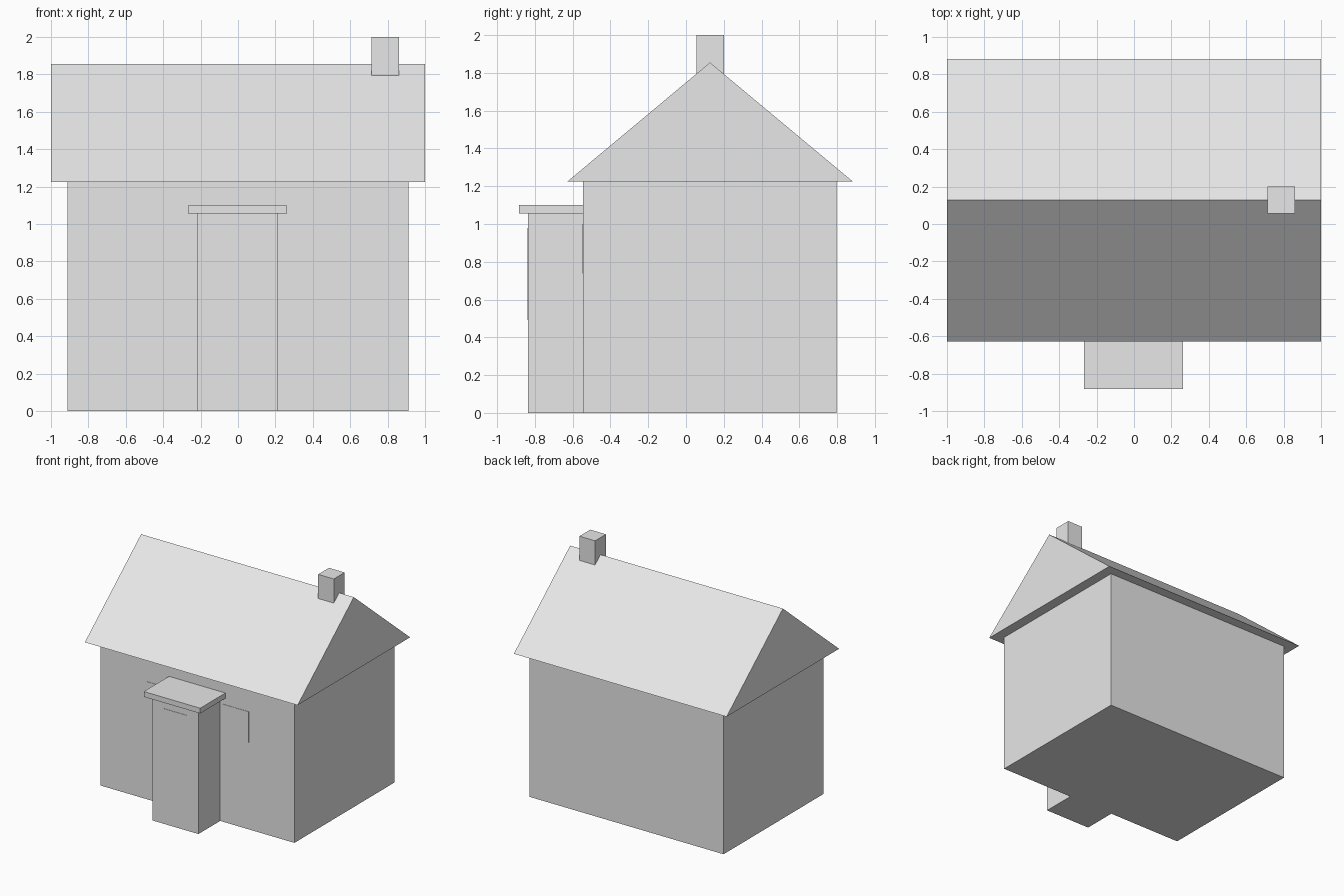
import bpy
import bmesh

default = bpy.data.objects.get("Cube")
if default:
    bpy.data.objects.remove(default, do_unlink=True)

# One plain grey for the whole building
grey = bpy.data.materials.new("plain_grey")
grey.use_nodes = True
colour = (0.8, 0.8, 0.8, 1)
grey.diffuse_color = colour
grey.node_tree.nodes["Principled BSDF"].inputs["Base Color"].default_value = colour


def prism(name, profile, x0, x1):
    """Extrude a (y, z) profile along x."""
    bm = bmesh.new()
    face = bm.faces.new([bm.verts.new((x0, y, z)) for y, z in profile])
    new = bmesh.ops.extrude_face_region(bm, geom=[face])["geom"]
    verts = [v for v in new if isinstance(v, bmesh.types.BMVert)]
    bmesh.ops.translate(bm, verts=verts, vec=(x1 - x0, 0, 0))
    bmesh.ops.recalc_face_normals(bm, faces=bm.faces)
    mesh = bpy.data.meshes.new(name)
    bm.to_mesh(mesh)
    bm.free()
    mesh.materials.append(grey)
    obj = bpy.data.objects.new(name, mesh)
    bpy.context.collection.objects.link(obj)
    return obj


def box(name, x, y, z):
    profile = [(y[0], z[0]), (y[1], z[0]), (y[1], z[1]), (y[0], z[1])]
    return prism(name, profile, *x)


WALL_FRONT, PORCH_FRONT, EAVES, PLATE = -0.545, -0.837, 1.225, 0.003

# House body and gabled roof
box("walls", (-0.912, 0.912), (WALL_FRONT, 0.798), (0, EAVES))
prism("roof", [(-0.628, EAVES), (0.883, EAVES), (0.127, 1.855)], -1, 1)

# Chimney straddling the ridge
box("chimney", (0.715, 0.862), (0.055, 0.2), (1.79, 2))

# Entrance porch with its flat canopy
box("porch", (-0.218, 0.214), (PORCH_FRONT, WALL_FRONT), (0, 1.055))
box("porch_canopy", (-0.267, 0.263), (-0.883, WALL_FRONT), (1.055, 1.1))

# Thin panels for the door pane and the two front windows
box("door_pane", (-0.112, 0.107), (PORCH_FRONT - PLATE, PORCH_FRONT), (0.492, 0.98))
for side, x in (("right", (-0.485, -0.243)), ("left", (0.241, 0.483))):
    box(side + "_window", x, (WALL_FRONT - PLATE, WALL_FRONT), (0.737, 1))
